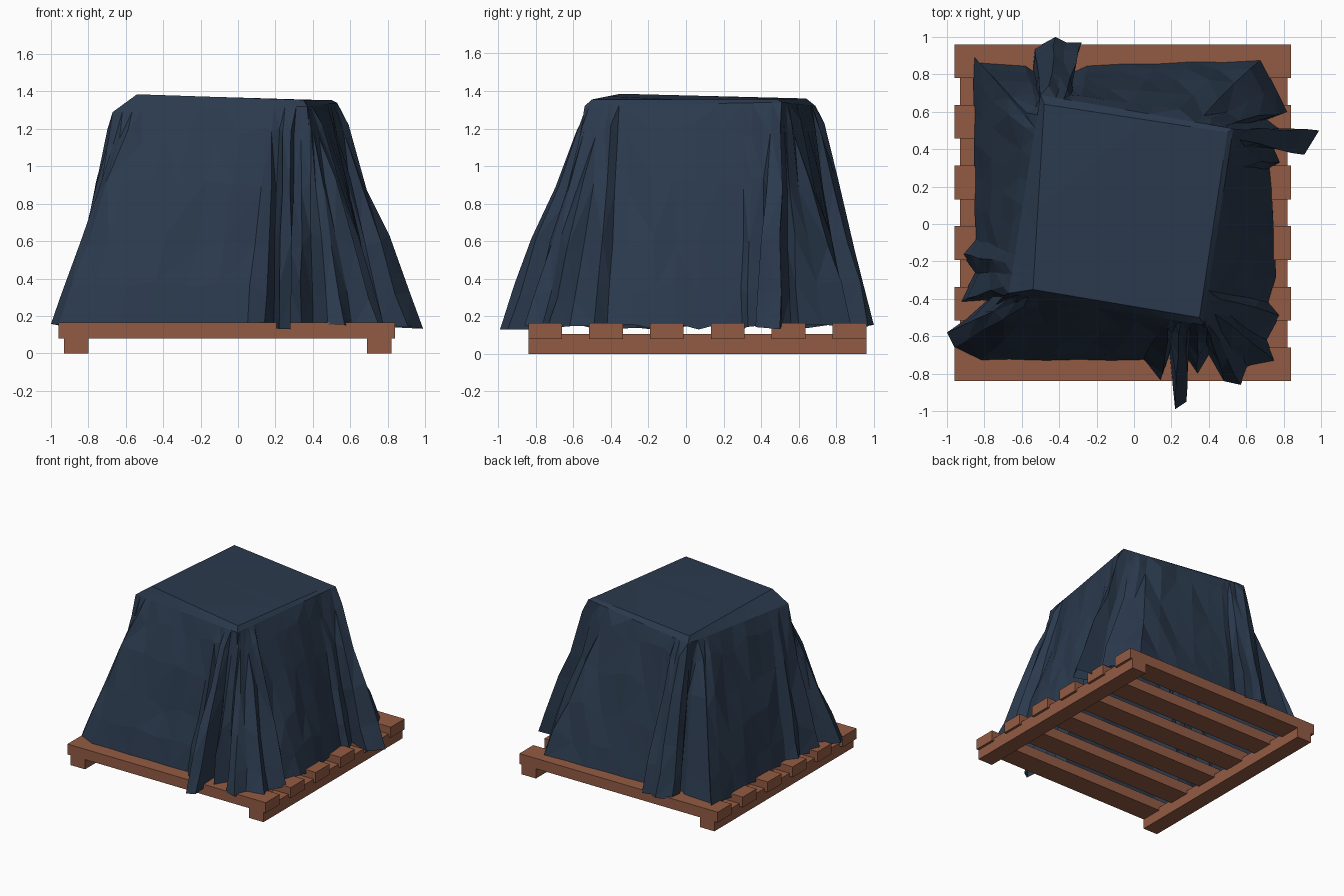
import bpy, bmesh, random
from mathutils import Vector

if "Cube" in bpy.data.objects:
    bpy.data.objects.remove(bpy.data.objects["Cube"])

random.seed(4)


def material(name, rgb):
    m = bpy.data.materials.new(name)
    m.diffuse_color = (*rgb, 1)
    m.use_nodes = True
    m.node_tree.nodes["Principled BSDF"].inputs["Base Color"].default_value = m.diffuse_color
    return m


WOOD = material("wood", (0.29, 0.105, 0.056))
CLOTH = material("tarp", (0.024, 0.042, 0.075))


def box(name, lo, hi):
    lo, hi = Vector(lo), Vector(hi)
    bpy.ops.mesh.primitive_cube_add(size=1, location=(lo + hi) / 2)
    o = bpy.context.object
    o.name = name
    o.scale = hi - lo
    bpy.ops.object.transform_apply(location=False, rotation=False, scale=True)
    o.data.materials.append(WOOD)


# pallet: two runners front to back, six slats across
for side, x in (("left", -0.93), ("right", 0.69)):
    box(f"pallet_runner_{side}", (x, -0.84, 0), (x + 0.13, 0.96, 0.105))
for i in range(6):
    y = -0.84 + i * 0.324
    box(f"pallet_slat_{i + 1}", (-0.96, y, 0.08), (0.84, y + 0.18, 0.165))

# tarp corners, counter-clockwise from front left: flat top and its dropped rim
TOP = [Vector(p) for p in ((-0.54, -0.35, 1.385), (0.35, -0.50, 1.355),
                           (0.50, 0.49, 1.355), (-0.48, 0.64, 1.36))]
RIM = [Vector(p) for p in ((-0.67, -0.37, 1.29), (0.37, -0.54, 1.32),
                           (0.53, 0.51, 1.34), (-0.50, 0.69, 1.32))]
# hem zigzag of the gathered folds below each corner
FOLDS = [
    [(-0.85, -0.08), (-0.92, -0.16), (-0.85, -0.26), (-0.93, -0.42), (-0.79, -0.41),
     (-0.90, -0.51), (-1.0, -0.58), (-0.96, -0.66), (-0.82, -0.73)],
    [(0.05, -0.73), (0.14, -0.84), (0.19, -0.70), (0.22, -0.99), (0.28, -0.95),
     (0.27, -0.70), (0.34, -0.80), (0.40, -0.70), (0.48, -0.84), (0.57, -0.86),
     (0.61, -0.77), (0.76, -0.74), (0.71, -0.62), (0.78, -0.49), (0.72, -0.42),
     (0.76, -0.28)],
    [(0.73, 0.30), (0.78, 0.33), (0.74, 0.42), (0.91, 0.37), (0.99, 0.50),
     (0.78, 0.51), (0.72, 0.56), (0.82, 0.60), (0.76, 0.72), (0.68, 0.88)],
    [(-0.25, 0.85), (-0.33, 0.81), (-0.28, 0.97), (-0.36, 0.97), (-0.42, 1.0),
     (-0.53, 0.94), (-0.54, 0.85), (-0.48, 0.78), (-0.58, 0.85), (-0.84, 0.87),
     (-0.86, 0.90), (-0.86, 0.76)],
]
SPREAD = 0.2   # share of a top edge taken up by a corner's folds
SIDE = 5       # panels in the plain wall between two corners


def along(corners, u):
    """Point at perimeter position u (0 to 4) around four corners."""
    k = int(u // 1)
    return corners[k % 4].lerp(corners[(k + 1) % 4], u - k)


# columns of the tarp: (perimeter position, hem point, bulge exponent, jitter)
columns = []
for c, fold in enumerate(FOLDS):
    n = len(fold) - 1
    mid = n // 2
    bulge = (0.88, 0.95, 1.0, 0.88)[c]
    for i, (x, y) in enumerate(fold):
        off = (i - mid) / (mid if i < mid else n - mid)
        hem = Vector((x, y, random.uniform(0.125, 0.16)))
        columns.append((c + off * SPREAD, hem, bulge, 0.008))
    a, b = Vector((*fold[-1], 0.15)), Vector((*FOLDS[(c + 1) % 4][0], 0.15))
    for i in range(1, SIDE):
        f = i / SIDE
        hem = a.lerp(b, f)
        hem.z = 0.13 if i % 2 else 0.16
        columns.append((c + SPREAD + f * (1 - 2 * SPREAD), hem, 0.87, 0.006))

# tarp skin: top, rim, then rings down to the hem (open underneath)
LEVELS = (0.12, 0.36, 0.62, 0.84, 1.0)
bm = bmesh.new()
strips = []
for u, hem, bulge, j in columns:
    rim = along(RIM, u)
    pts = [along(TOP, u), rim]
    for t in LEVELS:
        s = t ** bulge
        p = Vector((rim.x + (hem.x - rim.x) * s, rim.y + (hem.y - rim.y) * s,
                    rim.z + (hem.z - rim.z) * t))
        if t < 1:
            p += Vector((random.uniform(-j, j), random.uniform(-j, j),
                         random.uniform(-0.05, 0.05)))
        pts.append(p)
    strips.append([bm.verts.new(p) for p in pts])
for a, b in zip(strips, strips[1:] + strips[:1]):
    for i in range(len(a) - 1):
        bm.faces.new((a[i], a[i + 1], b[i + 1], b[i]))
bm.faces.new([s[0] for s in strips])
bmesh.ops.triangulate(bm, faces=bm.faces[:])
bmesh.ops.recalc_face_normals(bm, faces=bm.faces[:])
mesh = bpy.data.meshes.new("tarp")
bm.to_mesh(mesh)
bm.free()
mesh.materials.append(CLOTH)
bpy.context.collection.objects.link(bpy.data.objects.new("tarp", mesh))
